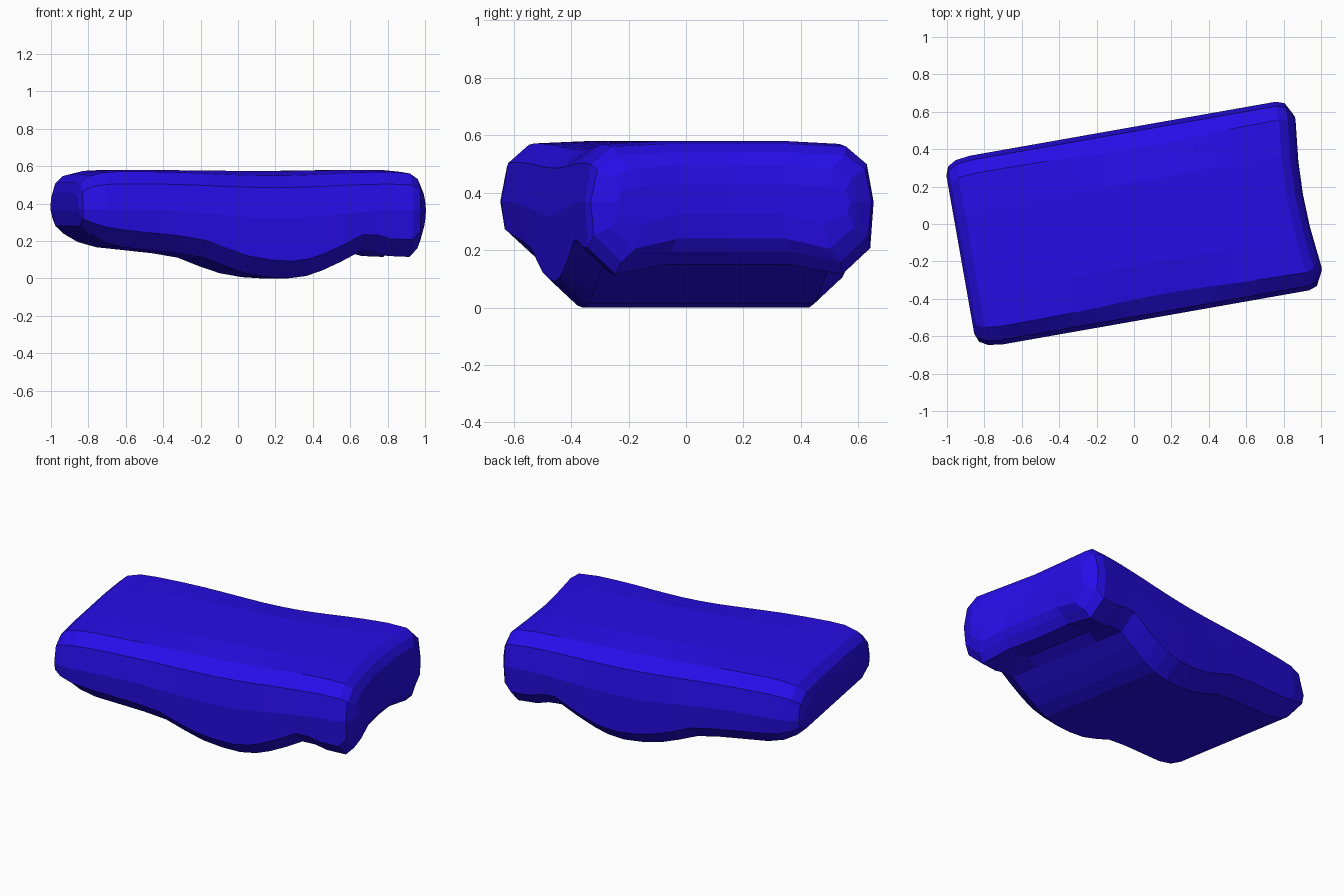
import bpy, bmesh, math

if "Cube" in bpy.data.objects:
    bpy.data.objects.remove(bpy.data.objects["Cube"])

blue = bpy.data.materials.new("deep blue")
blue.diffuse_color = (0.02, 0.004, 0.8, 1)
blue.use_nodes = True
blue.node_tree.nodes["Principled BSDF"].inputs["Base Color"].default_value = blue.diffuse_color

# Stations along the length: position, underside height, top height, width scale
STATIONS = [
    (-.943, .36, .46, .84), (-.925, .28, .515, .93), (-.88, .24, .555, .98),
    (-.80, .195, .575, 1), (-.70, .167, .58, 1), (-.54, .15, .58, 1),
    (-.40, .135, .579, 1), (-.26, .112, .577, 1), (-.14, .065, .576, 1),
    (-.03, .028, .575, 1), (.09, .007, .575, 1), (.20, .0, .575, 1),
    (.30, .013, .576, 1), (.385, .042, .577, 1), (.49, .09, .579, 1),
    (.59, .143, .58, 1), (.67, .14, .58, 1), (.74, .12, .58, 1),
    (.86, .115, .57, 1), (.905, .16, .54, .97), (.935, .205, .495, .86),
    (.947, .29, .43, .81),
]


def half_section(u, low, top, w):
    """Half outline from top centre to bottom centre as (v, z)."""
    sag = math.exp(-((u - .12) / .42) ** 2)      # shoulders droop mid-length
    mid = .37 - .05 * sag
    shoulder = top - .35 * (top - mid)
    skirt = low + min(.092, .45 * (mid - low))
    arch = .035 if u > .65 else 0                # hollow between the end corners
    return [(0, top), (.22 * w, top), (.415 * w - .02 * sag, top - .008 - .018 * sag),
            (.488 * w, shoulder), (.512 * w, mid), (.50 * w, skirt),
            (.40 * w, low), (.22 * w, low + arch), (0, low + arch)]


# Lofted body
bm = bmesh.new()
rings = []
for u, low, top, w in STATIONS:
    half = half_section(u, low, top, w)
    ring = []
    for v, z in half + [(-v, z) for v, z in half[-2:0:-1]]:
        dent = .03 * max(0, 1 - (v / .38) ** 2) if u > .85 else 0
        ring.append(bm.verts.new((u - dent, v, z)))
    rings.append(ring)
for a, b in zip(rings, rings[1:]):
    for i in range(16):
        j = (i + 1) % 16
        bm.faces.new((a[i], a[j], b[j], b[i]))

# End faces, in columns from top edge to bottom edge
for r in (rings[0], rings[-1]):
    for j in range(-4, 4):
        ids = []
        for k in (j, j + 1, 7 - j, 8 - j):
            if k % 16 not in ids:
                ids.append(k % 16)
        bm.faces.new([r[k] for k in ids])
bmesh.ops.recalc_face_normals(bm, faces=bm.faces)

# Turn the body about ten degrees in plan
ang = math.radians(10)
for vert in bm.verts:
    x, y, z = vert.co
    vert.co = (x * math.cos(ang) - y * math.sin(ang),
               x * math.sin(ang) + y * math.cos(ang), z)

mesh = bpy.data.meshes.new("body")
bm.to_mesh(mesh)
bm.free()
mesh.materials.append(blue)
body = bpy.data.objects.new("body", mesh)
bpy.context.collection.objects.link(body)
